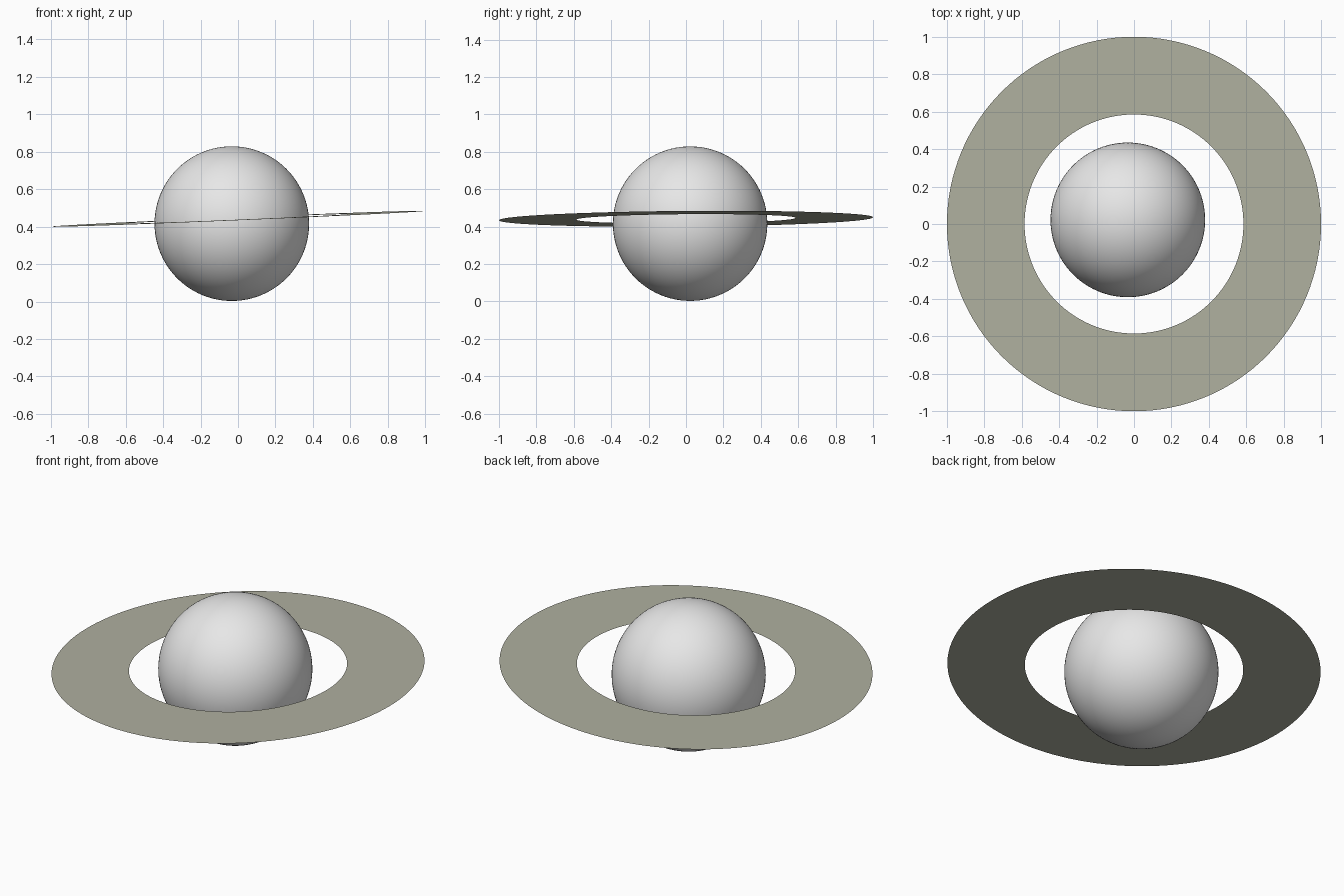
import bpy, bmesh, math
from mathutils import Matrix, Vector

if "Cube" in bpy.data.objects:
    bpy.data.objects.remove(bpy.data.objects["Cube"])


def material(name, rgb):
    m = bpy.data.materials.new(name)
    m.diffuse_color = (*rgb, 1.0)
    m.use_nodes = True
    m.node_tree.nodes["Principled BSDF"].inputs["Base Color"].default_value = m.diffuse_color
    return m


def add_object(name, bm, mat):
    mesh = bpy.data.meshes.new(name)
    bm.to_mesh(mesh)
    bm.free()
    mesh.materials.append(mat)
    for p in mesh.polygons:
        p.use_smooth = True
    ob = bpy.data.objects.new(name, mesh)
    bpy.context.collection.objects.link(ob)
    return ob


pale_grey = material("pale grey", (0.8, 0.8, 0.8))
olive_grey = material("olive grey", (0.43, 0.435, 0.35))

# Planet: smooth sphere, slightly off the ring centre
bm = bmesh.new()
bmesh.ops.create_uvsphere(bm, u_segments=96, v_segments=48, radius=0.413)
planet = add_object("planet", bm, pale_grey)
planet.location = (-0.033, 0.022, 0.416)

# Ring: flat, paper-thin annulus, tilted slightly up towards +x and +y
SIDES, INNER, OUTER = 128, 0.585, 1.0
bm = bmesh.new()
loops = [[bm.verts.new((r * math.cos(2 * math.pi * i / SIDES),
                        r * math.sin(2 * math.pi * i / SIDES), 0))
          for i in range(SIDES)] for r in (INNER, OUTER)]
for i in range(SIDES):
    j = (i + 1) % SIDES
    bm.faces.new((loops[0][i], loops[1][i], loops[1][j], loops[0][j]))
normal = Vector((-0.042, -0.008, 1)).normalized()
tilt = Vector((0, 0, 1)).rotation_difference(normal).to_matrix().to_4x4()
bmesh.ops.transform(bm, matrix=Matrix.Translation((0, 0, 0.442)) @ tilt, verts=bm.verts)
ring = add_object("ring", bm, olive_grey)
